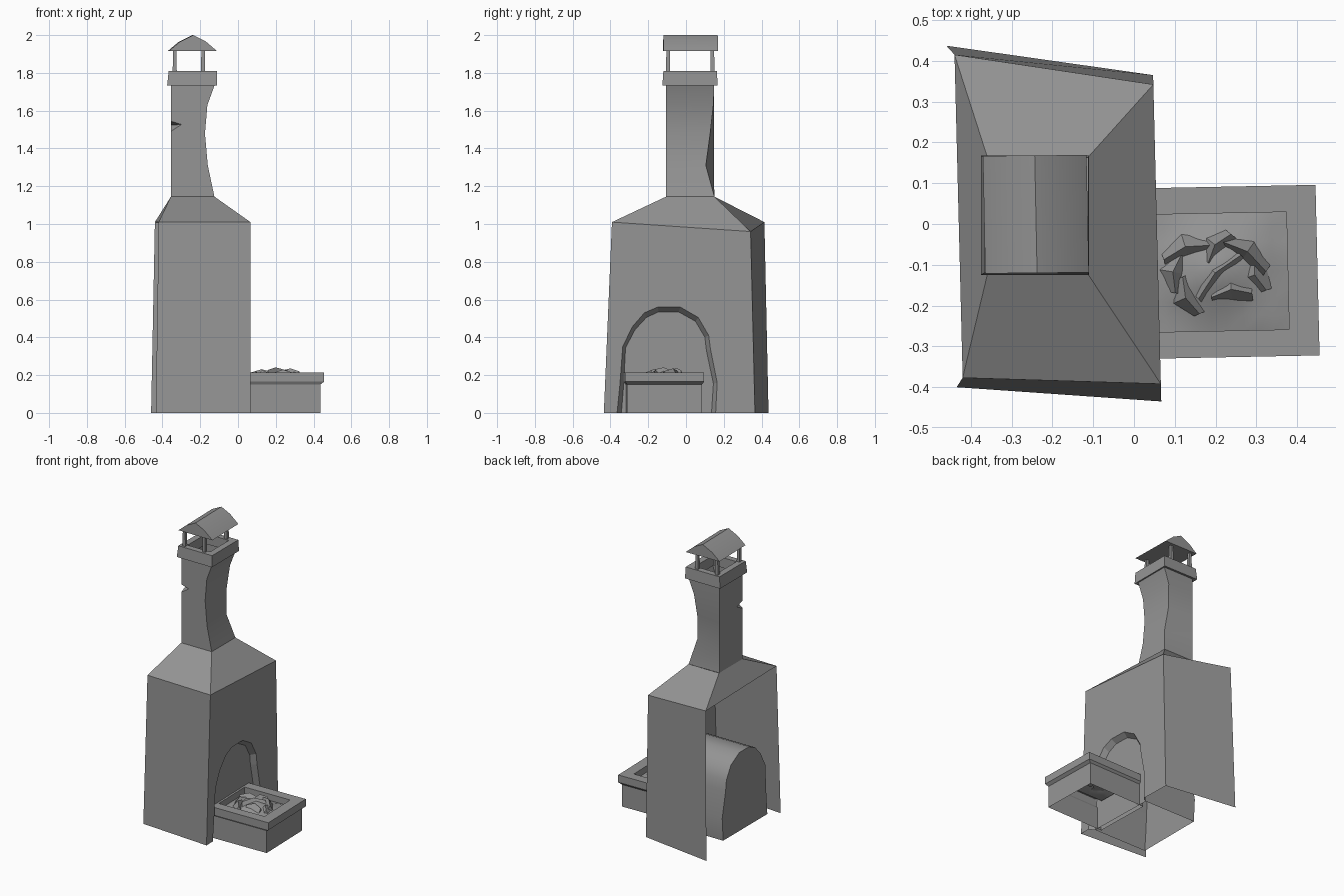
import bpy, bmesh, math, random
from mathutils import Matrix, Vector

if "Cube" in bpy.data.objects:
    bpy.data.objects.remove(bpy.data.objects["Cube"])

random.seed(4)
stone = bpy.data.materials.new("dark_stone")
stone.diffuse_color = (0.3, 0.3, 0.3, 1)
stone.use_nodes = True
stone.node_tree.nodes["Principled BSDF"].inputs["Base Color"].default_value = stone.diffuse_color


def make(name, verts, faces):
    me = bpy.data.meshes.new(name)
    me.from_pydata([tuple(v) for v in verts], [], faces)
    me.materials.append(stone)
    ob = bpy.data.objects.new(name, me)
    bpy.context.collection.objects.link(ob)
    return ob


def fix_normals(ob):
    bm = bmesh.new()
    bm.from_mesh(ob.data)
    bmesh.ops.recalc_face_normals(bm, faces=bm.faces)
    bm.to_mesh(ob.data)
    bm.free()


def smooth(ob, degrees=40):
    bpy.ops.object.select_all(action='DESELECT')
    ob.select_set(True)
    bpy.context.view_layer.objects.active = ob
    bpy.ops.object.shade_smooth_by_angle(angle=math.radians(degrees))


def loft(name, rings, start=False, end=False, closed=True):
    """Skin a list of rings (equal point counts) with quads."""
    n = len(rings[0])
    verts = [p for r in rings for p in r]
    faces = []
    for k in range(len(rings) - 1):
        for i in range(n if closed else n - 1):
            j = (i + 1) % n
            faces.append((k * n + i, k * n + j, (k + 1) * n + j, (k + 1) * n + i))
    if start:
        faces.append(tuple(range(n))[::-1])
    if end:
        faces.append(tuple(range((len(rings) - 1) * n, len(rings) * n)))
    ob = make(name, verts, faces)
    fix_normals(ob)
    return ob


def rect(x0, x1, y0, y1, z, sx=0.0, sy=0.0):
    """Rectangle ring, optionally skewed a little."""
    return [(x + sx * y, y + sy * x, z)
            for x, y in ((x0, y0), (x1, y0), (x1, y1), (x0, y1))]


def wall_x(y):
    return 0.056 - 0.025 * y


# Side walls: open at the rear and underneath
base = [(-0.435, -0.40, 0), (wall_x(-0.435), -0.435, 0),
        (wall_x(0.365), 0.365, 0), (-0.46, 0.437, 0)]
eave = [(-0.42, -0.377, 1.01), (wall_x(-0.392), -0.392, 1.01),
        (wall_x(0.342), 0.342, 0.96), (-0.44, 0.415, 1.01)]
make("side_walls", base + eave, [(0, 1, 5, 4), (2, 3, 7, 6)])

# Hearth wall with arched opening
outer = [(-0.365, 0), (-0.35, 0.15), (-0.335, 0.35), (-0.285, 0.455), (-0.22, 0.53),
         (-0.15, 0.56), (-0.03, 0.56), (0.065, 0.505), (0.12, 0.41), (0.13, 0.335),
         (0.165, 0.16), (0.157, 0)]
inner = [(-0.342, 0), (-0.33, 0.15), (-0.32, 0.345), (-0.27, 0.44), (-0.21, 0.505),
         (-0.145, 0.535), (-0.04, 0.535), (0.05, 0.485), (0.1, 0.4), (0.108, 0.33),
         (0.145, 0.155), (0.135, 0)]
rim = [(wall_x(y), y, z) for y, z in outer]
recess = [(wall_x(y) - 0.035, y, z) for y, z in inner]
wall = [base[1]] + rim + [base[2], eave[2], eave[1]]
make("hearth_wall", wall, [tuple(range(len(wall)))])

# Chamfered arch with its closing plate, and the vault behind it
loft("arch_rim", [rim, recess], closed=False)
make("arch_plate", recess, [tuple(range(len(recess)))[::-1]])
smooth(loft("firebox_vault", [recess, [(-0.375, y, z) for y, z in inner]],
            end=True, closed=False))

# Sloping hood up to the chimney
neck = rect(-0.355, -0.125, -0.105, 0.15, 1.145)
loft("hood", [eave, neck])

# Chimney stack, worn away on the hearth side: z, right x, back-right y
stack = [(1.145, -0.125, 0.15), (1.31, -0.16, 0.105), (1.48, -0.175, 0.128),
         (1.63, -0.162, 0.145), (1.745, -0.12, 0.15)]
chimney = loft("chimney", [[(-0.355, -0.105, z), (x, -0.105, z), (x, y, z),
                            (-0.355, 0.148, z)] for z, x, y in stack], True, True)

# Chipped corner
chip = make("chip_cutter",
            [(-0.39, -0.15, 1.57), (-0.39, -0.15, 1.445), (-0.39, 0.0, 1.52),
             (-0.26, -0.15, 1.53)],
            [(0, 1, 2), (0, 3, 1), (0, 2, 3), (1, 3, 2)])
fix_normals(chip)
chip.hide_render = True
cut = chimney.modifiers.new("chip", 'BOOLEAN')
cut.operation = 'DIFFERENCE'
cut.object = chip
cut.solver = 'EXACT'
dg = bpy.context.evaluated_depsgraph_get()
chimney.data = bpy.data.meshes.new_from_object(chimney.evaluated_get(dg))
chimney.modifiers.clear()
bpy.data.objects.remove(chip)

# Open the ends of the flue
bm = bmesh.new()
bm.from_mesh(chimney.data)
ends = [f for f in bm.faces if abs(f.normal.z) > 0.9
        and not 1.16 < f.calc_center_median().z < 1.73]
bmesh.ops.delete(bm, geom=ends, context='FACES')
bm.to_mesh(chimney.data)
bm.free()
smooth(chimney)

# Collar with hollow centre
loft("collar", [rect(-0.35, -0.125, -0.1, 0.145, 1.737),
                rect(-0.375, -0.11, -0.125, 0.168, 1.733),
                rect(-0.367, -0.112, -0.12, 0.163, 1.81),
                rect(-0.325, -0.155, -0.08, 0.123, 1.81),
                rect(-0.325, -0.155, -0.08, 0.123, 1.74)])

# Posts under the rain cap
for i, x in enumerate((-0.335, -0.185)):
    for j, y in enumerate((-0.095, 0.14)):
        loft(f"cap_post_{i}{j}",
             [rect(x - 0.011, x + 0.011, y - 0.011, y + 0.011, 1.80),
              rect(x - 0.009, x + 0.009, y - 0.009, y + 0.009, 1.918)], True, True)

# Curved gable rain cap
gable = [(-0.367, 1.917), (-0.31, 1.965), (-0.24, 2.0), (-0.175, 1.968), (-0.113, 1.915)]
smooth(loft("rain_cap", [[(x - 0.02 * y, y + 0.01 * (x + 0.24), z) for x, z in gable]
                         for y in (-0.12, 0.168)], True, True), 25)

# Ash tray: plinth, lip and recess
K = dict(sx=-0.024, sy=0.02)
loft("ash_tray", [rect(-0.01, 0.428, -0.322, 0.075, 0.0, **K),
                  rect(-0.01, 0.428, -0.322, 0.075, 0.15, **K),
                  rect(-0.02, 0.447, -0.331, 0.087, 0.165, **K),
                  rect(-0.02, 0.447, -0.331, 0.087, 0.215, **K),
                  rect(0.035, 0.374, -0.266, 0.022, 0.215, **K),
                  rect(0.035, 0.374, -0.266, 0.022, 0.17, **K)])

# Ash bed: uneven mound filling the recess
NX, NY = 9, 8
rows = []
for j in range(NY + 1):
    row = []
    for i in range(NX + 1):
        x, y = 0.035 + 0.339 * i / NX, -0.266 + 0.288 * j / NY
        h = max(0, 1 - math.hypot((x - 0.2) / 0.15, (y + 0.12) / 0.13))
        inside = 0 < i < NX and 0 < j < NY
        z = 0.172 + 0.05 * h + (random.uniform(0, 0.012) if inside else 0)
        row.append((x - 0.024 * y, y + 0.02 * x, z))
    rows.append(row)
smooth(loft("ash_bed", rows, closed=False), 60)

# Charred lumps: bent wedge-shaped pieces: x, y, length, turn, peak height
lumps = [(0.13, -0.07, 0.12, 0.3, 0.232), (0.14, -0.175, 0.1, 2.0, 0.228),
         (0.21, -0.13, 0.15, 0.8, 0.243), (0.27, -0.08, 0.13, -0.6, 0.236),
         (0.21, -0.06, 0.09, 0.9, 0.24), (0.31, -0.12, 0.09, 1.9, 0.22),
         (0.11, -0.12, 0.1, 1.4, 0.222), (0.24, -0.175, 0.1, 0.1, 0.232)]
for k, (x, y, length, turn, top) in enumerate(lumps):
    rot = Matrix.Rotation(turn, 3, 'Z')
    rings = []
    for t, w in ((-0.5, 0.014), (0, 0.032), (0.5, 0.018)):
        bend = 0.015 * (1 - 4 * t * t)
        peak = top - 0.03 * abs(t) - random.uniform(0, 0.004)
        rings.append([Vector((x, y, 0)) + rot @ Vector((t * length, bend + s, 0)) + Vector((0, 0, z))
                      for s, z in ((-w, 0.185), (0, peak), (w, 0.185))])
    loft(f"charred_lump_{k}", rings, True, True)
